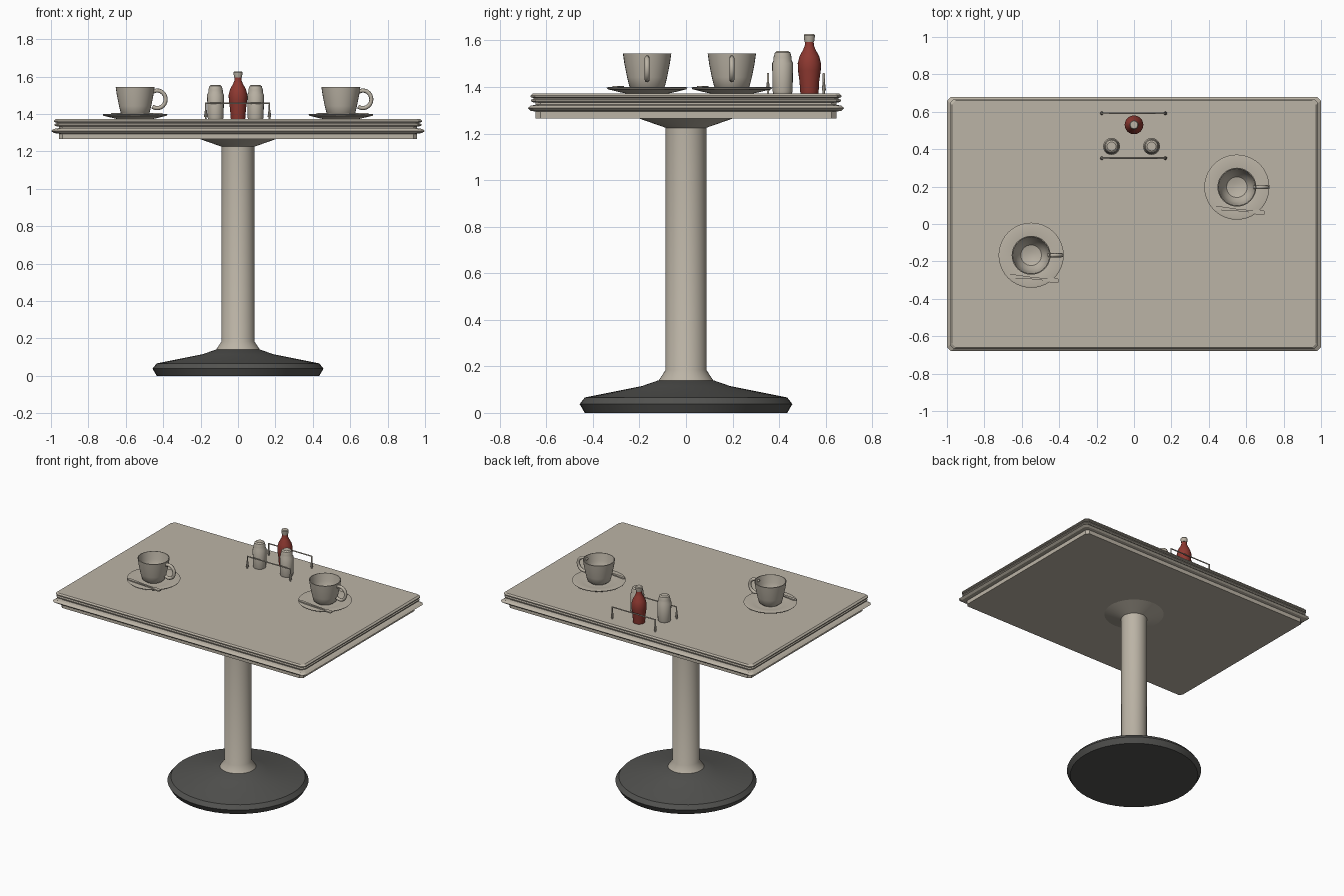
import bpy, bmesh, math
from mathutils import Vector

cube = bpy.data.objects.get("Cube")
if cube:
    bpy.data.objects.remove(cube, do_unlink=True)


def material(name, rgb):
    m = bpy.data.materials.new(name)
    m.use_nodes = True
    m.diffuse_color = (*rgb, 1)
    m.node_tree.nodes["Principled BSDF"].inputs["Base Color"].default_value = (*rgb, 1)
    return m


STONE = material("warm_grey", (0.50, 0.455, 0.38))
DARK = material("charcoal", (0.085, 0.085, 0.08))
RED = material("sauce_red", (0.27, 0.04, 0.03))
TOP = 1.372


def finish(name, bm, mat, smooth=True):
    bmesh.ops.recalc_face_normals(bm, faces=bm.faces)
    mesh = bpy.data.meshes.new(name)
    bm.to_mesh(mesh)
    bm.free()
    mesh.materials.append(mat)
    ob = bpy.data.objects.new(name, mesh)
    bpy.context.collection.objects.link(ob)
    if smooth:
        bpy.ops.object.select_all(action="DESELECT")
        ob.select_set(True)
        bpy.context.view_layer.objects.active = ob
        bpy.ops.object.shade_smooth_by_angle(angle=math.radians(35))
    return ob


def loft(bm, rings):
    """Skin a list of point rings and cap both ends."""
    loops = [[bm.verts.new(p) for p in ring] for ring in rings]
    for a, b in zip(loops, loops[1:]):
        for i in range(len(a)):
            j = (i + 1) % len(a)
            bm.faces.new((a[i], a[j], b[j], b[i]))
    bm.faces.new(loops[0])
    bm.faces.new(loops[-1])


def lathe(name, profile, mat, at=(0, 0, 0), n=32):
    bm = bmesh.new()
    turn = [math.tau * i / n for i in range(n)]
    loft(bm, [[Vector(at) + Vector((r * math.cos(t), r * math.sin(t), z)) for t in turn]
              for r, z in profile])
    return finish(name, bm, mat)


def slab(name, profile, cut=0.02):
    """Rectangular slab with clipped corners; profile holds (inset, z)."""
    bm = bmesh.new()
    rings = []
    for inset, z in profile:
        x, y = 1 - inset, 0.68 - inset * 0.8
        ring = [(x - cut, -y), (x, cut - y), (x, y - cut), (x - cut, y)]
        ring += [(-a, -b) for a, b in ring]
        rings.append([(a, b, z) for a, b in ring])
    loft(bm, rings)
    return finish(name, bm, STONE, smooth=False)


def tube(name, points, radius, mat):
    curve = bpy.data.curves.new(name, "CURVE")
    curve.dimensions = "3D"
    curve.bevel_depth = radius
    curve.bevel_resolution = 2
    curve.use_fill_caps = True
    s = curve.splines.new("POLY")
    s.points.add(len(points) - 1)
    for p, co in zip(s.points, points):
        p.co = (*co, 1)
    ob = bpy.data.objects.new(name, curve)
    bpy.context.collection.objects.link(ob)
    curve.materials.append(mat)
    return ob


# Table top: lower ribbed band and upper moulded slab
slab("table_apron", [(0.043, 1.265), (0.043, 1.294), (0.016, 1.298), (0.0, 1.309),
                     (0.016, 1.32), (0.043, 1.324), (0.043, 1.338)])
slab("table_top", [(0.03, 1.334), (0.018, 1.338), (0.018, 1.345), (0.03, 1.349),
                   (0.03, 1.353), (0.015, 1.357), (0.015, 1.363), (0.026, TOP)])

# Pedestal
lathe("pedestal_base", [(0.435, 0), (0.457, 0.038), (0.435, 0.066), (0.19, 0.115),
                        (0.118, 0.14)], DARK, n=48)
lathe("pedestal_column", [(0.118, 0.138), (0.0875, 0.185), (0.0875, 1.225),
                          (0.205, 1.266)], STONE, n=40)

# Two place settings
for side, x, y in (("right", -0.55, -0.167), ("left", 0.55, 0.197)):
    lathe(side + "_saucer", [(0.09, 0), (0.11, 0.004), (0.168, 0.018), (0.174, 0.025),
                             (0.166, 0.028), (0.105, 0.016), (0.085, 0.016)],
          STONE, (x, y, TOP), 40)
    lathe(side + "_cup", [(0.06, 0.016), (0.076, 0.03), (0.086, 0.07), (0.098, 0.13),
                          (0.104, 0.172), (0.099, 0.173), (0.09, 0.12), (0.078, 0.075),
                          (0.055, 0.045), (0.02, 0.035)], STONE, (x, y, TOP))
    arc = [math.radians(-125 + 250 * i / 16) for i in range(17)]
    tube(side + "_cup_handle", [(x + 0.118 + 0.045 * math.cos(a), y,
                                 TOP + 0.106 + 0.047 * math.sin(a)) for a in arc], 0.011, STONE)
    # Spoon: tapering stem and small flat end
    bm = bmesh.new()
    stations = [(-0.13, 0.006), (-0.11, 0.011), (0.0, 0.006), (0.09, 0.006),
                (0.1, 0.013), (0.14, 0.013), (0.147, 0.009)]
    rings = []
    for u, w in stations:
        v = -0.122 - 0.1 * u
        rings.append([(x + u, y + v + sy * w, TOP + 0.029 + sz * 0.004)
                      for sy, sz in ((-1, -1), (1, -1), (1, 1), (-1, 1))])
    loft(bm, rings)
    finish(side + "_spoon", bm, STONE, smooth=False)

# Shakers
for side, x in (("right", -0.12), ("left", 0.094)):
    lathe(side + "_shaker", [(0.04, 0), (0.043, 0.01), (0.045, 0.13), (0.039, 0.142),
                             (0.039, 0.155), (0.033, 0.176), (0.024, 0.183)],
          STONE, (x, 0.415, TOP), 20)

# Sauce bottle and cap
lathe("sauce_bottle", [(0.038, 0), (0.04, 0.01), (0.042, 0.05), (0.049, 0.1), (0.05, 0.13),
                       (0.042, 0.16), (0.026, 0.19), (0.02, 0.205), (0.018, 0.224)],
      RED, (0, 0.53, TOP), 24)
lathe("bottle_cap", [(0.02, 0.222), (0.022, 0.23), (0.024, 0.25), (0.02, 0.256)],
      STONE, (0, 0.53, TOP), 24)

# Condiment rails with thickened feet
for side, y in (("front", 0.352), ("back", 0.592)):
    ends = (-0.172, 0.168)
    tube(side + "_rail", [(ends[0], y, TOP), (ends[0], y, 1.457),
                          (ends[1], y, 1.457), (ends[1], y, TOP)], 0.005, STONE)
    for label, x in zip(("right", "left"), ends):
        lathe(f"{side}_rail_{label}_foot", [(0.009, 0.012), (0.009, 0.02), (0.005, 0.05)],
              STONE, (x, y, TOP), 10)
